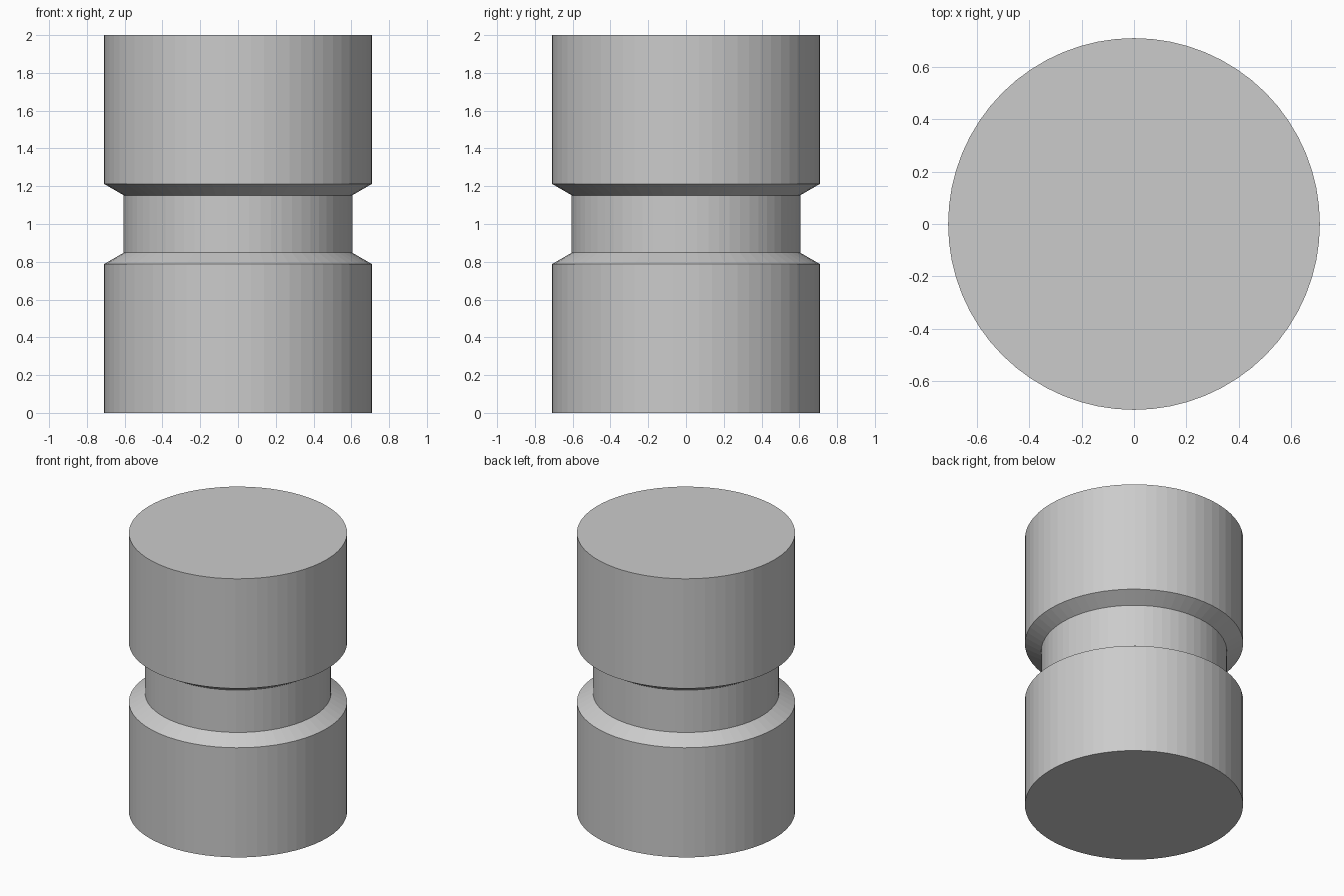
import bpy
import bmesh
from math import cos, sin, tau

cube = bpy.data.objects.get("Cube")
if cube:
    bpy.data.objects.remove(cube, do_unlink=True)

SIDES = 64
OUTER, NECK = 0.71, 0.605

# Grey finish
grey = bpy.data.materials.new("plain_grey")
grey.use_nodes = True
colour = (0.6, 0.6, 0.6, 1)
grey.diffuse_color = colour
grey.node_tree.nodes["Principled BSDF"].inputs["Base Color"].default_value = colour


def turned_part(name, profile):
    """Revolve a (radius, height) profile around z and cap both ends."""
    bm = bmesh.new()
    rings = [[bm.verts.new((r * cos(tau * i / SIDES), r * sin(tau * i / SIDES), z))
              for i in range(SIDES)] for r, z in profile]
    for low, high in zip(rings, rings[1:]):
        for i in range(SIDES):
            j = (i + 1) % SIDES
            bm.faces.new((low[i], low[j], high[j], high[i]))
    bm.faces.new(rings[0][::-1])
    bm.faces.new(rings[-1])
    mesh = bpy.data.meshes.new(name)
    bm.to_mesh(mesh)
    bm.free()
    mesh.materials.append(grey)
    obj = bpy.data.objects.new(name, mesh)
    bpy.context.collection.objects.link(obj)
    return obj


# Cylinder with a bevelled groove around its middle
half = [(OUTER, 0), (OUTER, 0.787), (NECK, 0.848)]
mirrored = [(r, 2 - z) for r, z in reversed(half)]
turned_part("grooved_cylinder", half + mirrored)
